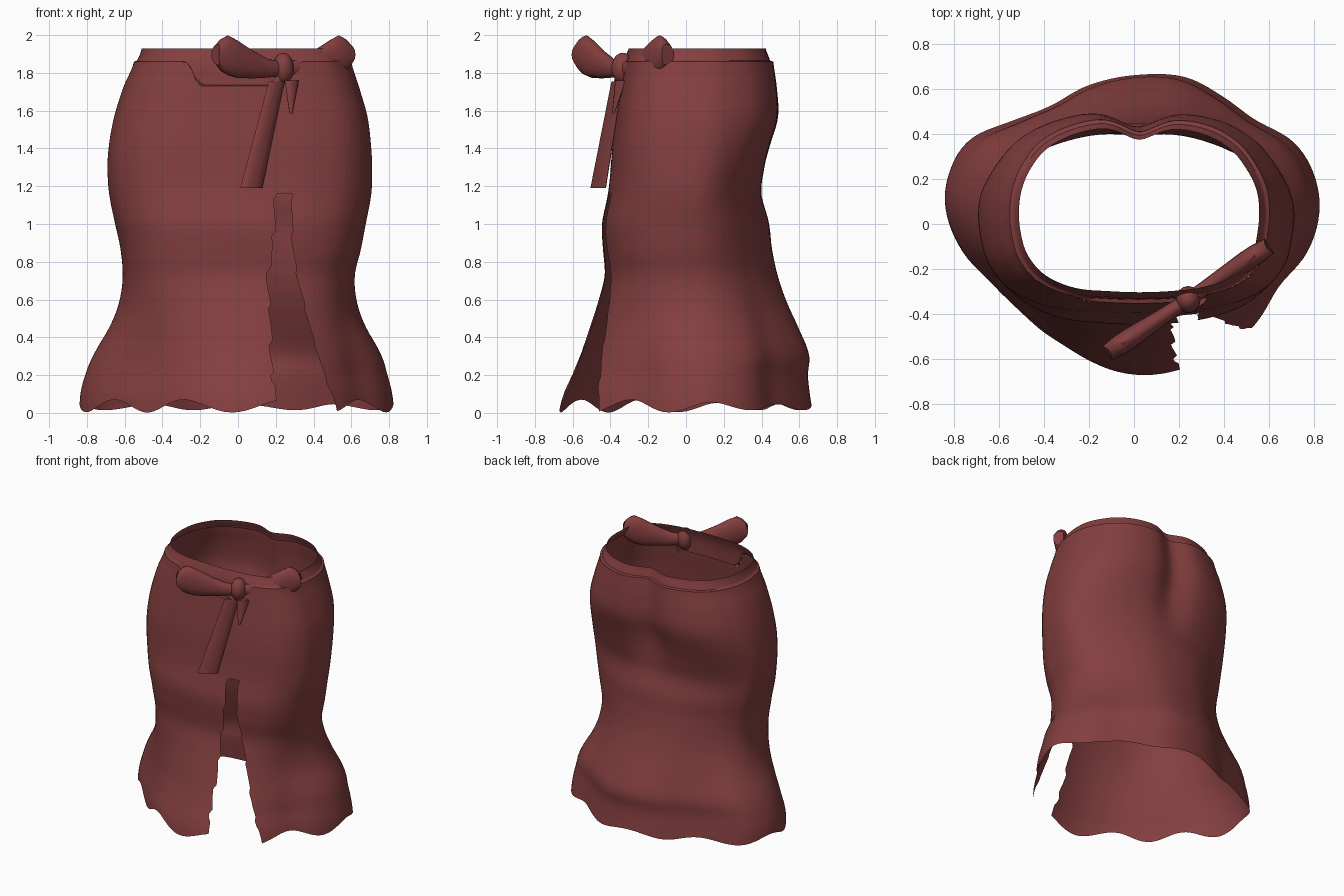
import bpy, bmesh, math
from mathutils import Vector

if "Cube" in bpy.data.objects:
    bpy.data.objects.remove(bpy.data.objects["Cube"])

cloth = bpy.data.materials.new("dark red cloth")
cloth.diffuse_color = (0.23, 0.049, 0.049, 1)
cloth.use_nodes = True
cloth.node_tree.nodes["Principled BSDF"].inputs["Base Color"].default_value = cloth.diffuse_color

# Height, left x, right x, front y, back y of the skirt, hem to waist
LEVELS = [
    (0.00, -0.830, 0.825, -0.675, 0.675), (0.10, -0.825, 0.815, -0.650, 0.660),
    (0.20, -0.800, 0.790, -0.605, 0.650), (0.31, -0.755, 0.755, -0.560, 0.655),
    (0.47, -0.670, 0.670, -0.510, 0.590), (0.60, -0.625, 0.627, -0.470, 0.530),
    (0.73, -0.610, 0.618, -0.440, 0.485), (0.87, -0.622, 0.650, -0.450, 0.455),
    (1.00, -0.650, 0.675, -0.455, 0.440), (1.15, -0.680, 0.703, -0.425, 0.405),
    (1.27, -0.690, 0.710, -0.410, 0.415), (1.40, -0.685, 0.705, -0.400, 0.440),
    (1.57, -0.655, 0.685, -0.380, 0.485), (1.73, -0.605, 0.640, -0.360, 0.478),
    (1.86, -0.550, 0.600, -0.345, 0.460)]
BAND = [(1.70, -0.590, 0.628, -0.345, 0.460), (1.87, -0.533, 0.583, -0.335, 0.442),
        (1.93, -0.510, 0.555, -0.310, 0.420)]
# Relative radius every 15 degrees, counter-clockwise from +x
HIP = [1, 1.01, 1.03, 1.07, 1.08, 1.03, 0.87, 1.04, 1.08, 1.08, 1.04, 1.01,
       1, 1.02, 1.07, 1.10, 1.07, 1.0, 0.98, 1.0, 1.06, 1.11, 1.08, 1.02]
MID = [1, 0.98, 0.96, 0.95, 0.97, 1, 1, 1, 0.98, 0.97, 0.98, 1,
       1, 1.02, 1.065, 1.09, 1.06, 1.0, 0.98, 1, 1.05, 1.09, 1.07, 1.02]
HEM = [1, 1.005, 0.99, 0.93, 0.955, 1.005, 0.984, 0.935, 0.88, 0.92, 1.015, 1.025,
       1.005, 0.95, 0.885, 0.86, 0.89, 0.945, 0.99, 1.01, 0.985, 0.945, 0.915, 0.965]
# Height, left and right x of the front slit
SLIT = [(0.0, 0.20, 0.54), (0.3, 0.18, 0.43), (0.5, 0.18, 0.36), (0.7, 0.165, 0.305),
        (0.9, 0.195, 0.28), (1.16, 0.205, 0.28)]
CY = 0.06
SLIT_TOP = 1.16


def smooth(a, b, x):
    t = min(1, max(0, (x - a) / (b - a)))
    return t * t * (3 - 2 * t)


def cubic(p0, p1, p2, p3, t):
    return p1 + 0.5 * t * (p2 - p0 + t * (2 * p0 - 5 * p1 + 4 * p2 - p3
                                          + t * (3 * (p1 - p2) + p3 - p0)))


def sample(table, z):
    """Smoothly interpolate the table columns at height z."""
    n = len(table)
    i = max(0, min(n - 2, sum(row[0] <= z for row in table) - 1))
    t = min(1, max(0, (z - table[i][0]) / (table[i + 1][0] - table[i][0])))
    rows = [table[max(0, min(n - 1, i + k))] for k in (-1, 0, 1, 2)]
    return [cubic(*(r[c] for r in rows), t) for c in range(1, len(table[0]))]


def radius(shape, a):
    s = (a / math.radians(15)) % 24
    i = int(s)
    return cubic(*(shape[(i + k) % 24] for k in (-1, 0, 1, 2)), s - i)


def body_point(table, a, z):
    l, r, f, b = sample(table, z)
    low, high = smooth(0.15, 0.85, z), smooth(1.05, 1.5, z)
    rad = radius(HEM, a) * (1 - low) + low * (
        radius(MID, a) * (1 - high) + radius(HIP, a) * high)
    v = math.sin(a) * rad
    return Vector(((l + r) / 2 + (r - l) / 2 * math.cos(a) * rad,
                   CY + v * ((b - CY) if v > 0 else (CY - f)), z))


def dip(a):
    """1 at the front centre, fading to 0 at the sides."""
    gap = abs((math.degrees(a) - 270 + 180) % 360 - 180)
    return 1 - smooth(19, 30, gap)


def make(name, rows, closed=False, caps=False, angle=50):
    """Skin a grid of points into a smooth object."""
    bm = bmesh.new()
    grid = [[bm.verts.new(p) for p in row] for row in rows]
    n = len(grid[0])
    for lo, hi in zip(grid, grid[1:]):
        for j in range(n if closed else n - 1):
            k = (j + 1) % n
            bm.faces.new((lo[j], lo[k], hi[k], hi[j]))
    if caps:
        bm.faces.new(grid[0][::-1])
        bm.faces.new(grid[-1])
    bmesh.ops.remove_doubles(bm, verts=bm.verts, dist=0.0004)
    if caps:
        bmesh.ops.recalc_face_normals(bm, faces=bm.faces)
    return finish(name, bm, angle)


def finish(name, bm, angle=50):
    me = bpy.data.meshes.new(name)
    bm.to_mesh(me)
    bm.free()
    ob = bpy.data.objects.new(name, me)
    bpy.context.collection.objects.link(ob)
    me.materials.append(cloth)
    bpy.ops.object.select_all(action='DESELECT')
    ob.select_set(True)
    bpy.context.view_layer.objects.active = ob
    bpy.ops.object.shade_smooth_by_angle(angle=math.radians(angle))
    return ob


# Skirt: one sheet wrapped from the right slit edge round to the left one
def slit_angles(z):
    l, r, _, _ = sample(LEVELS, z)
    ang = lambda x: -math.acos((x - (l + r) / 2) / ((r - l) / 2) / 0.98)
    if z > SLIT_TOP:
        return ang(0.24), 2 * math.pi + ang(0.24)
    xl, xr = sample(SLIT, z)
    jag = 0.022 * ((z / 0.19) % 1) if z > 0.1 else 0     # ragged slit edges
    return ang(xr - jag * 0.5), 2 * math.pi + ang(xl - jag)


COLS = 120
heights = [SLIT_TOP * i / 36 for i in range(37)]
heights += [SLIT_TOP + 0.003 + (1.86 - SLIT_TOP - 0.003) * i / 20 for i in range(21)]
skirt_rows = []
for z in heights:
    a0, a1 = slit_angles(z)
    row = []
    for j in range(COLS + 1):
        a = a0 + (a1 - a0) * j / COLS
        back = smooth(-0.3, 0.5, math.sin(a))
        wave = 0.036 - 0.006 * back + (0.034 - 0.018 * back) * math.cos(9 * (a - math.radians(248)))
        zz = z + wave * max(0, 1 - z / 0.35)              # scalloped hem
        if z > 1.6:                                       # dipped front edge
            zz = 1.6 + (z - 1.6) * (1 - 0.5 * dip(a))
        row.append(body_point(LEVELS, a, zz))
    skirt_rows.append(row)
make("skirt", skirt_rows)

# Waistband: collar with a narrow ledge, rising out of the skirt edge
ring = [2 * math.pi * j / COLS for j in range(COLS)]
band_rows = [[body_point(LEVELS, a, 1.86 - 0.13 * dip(a)) for a in ring]]
for i in range(6):
    row = []
    for a in ring:
        bottom = 1.865 - 0.13 * dip(a)
        row.append(body_point(BAND, a, bottom + (1.93 - bottom) * i / 5))
    band_rows.append(row)
make("waistband", band_rows, closed=True)

# Bow loops: flattened tubes that flare out and pinch at the end
KNOT = Vector((0.24, -0.335, 1.825))
AXIS = Vector((0.83, 0.55, 0)).normalized()
SIDE = Vector((AXIS.y, -AXIS.x, 0))
# distance, centre height, half height, half thickness
LOOP = [(0.00, -0.005, 0.035, 0.03), (0.10, 0.0, 0.05, 0.035), (0.20, 0.02, 0.074, 0.042),
        (0.30, 0.048, 0.1, 0.05), (0.36, 0.068, 0.106, 0.05), (0.395, 0.07, 0.088, 0.046),
        (0.425, 0.072, 0.055, 0.042)]
for name, sgn in (("bow_loop_left", -1), ("bow_loop_right", 1)):
    rows = []
    for d, zc, hh, ht in LOOP:
        row = []
        for k in range(16):
            a = 2 * math.pi * k / 16
            fold = 1 - 0.25 * math.cos(2 * a) * d        # soft crease
            row.append(KNOT + AXIS * (sgn * (d + 0.02 * math.cos(2 * a) * d))
                       + SIDE * (ht * fold * math.cos(a))
                       + Vector((0, 0, zc + hh * math.sin(a))))
        rows.append(row)
    make(name, rows, closed=True, caps=True, angle=40)

# Bow knot
bm = bmesh.new()
bmesh.ops.create_uvsphere(bm, u_segments=16, v_segments=10, radius=1)
for v in bm.verts:
    v.co = KNOT + Vector((v.co.x * 0.055, v.co.y * 0.06, v.co.z * 0.082))
finish("bow_knot", bm)


# Ribbon tails: shallow curved bars hanging from the knot
def tail(name, top, bottom, w0, w1, t0, t1):
    rows = []
    for p, w, t in ((top, w0, t0), (bottom, w1, t1)):
        rows.append([Vector(p) + AXIS * (w * math.cos(a)) + SIDE * (t * math.sin(a))
                     for a in (2 * math.pi * k / 10 for k in range(10))])
    make(name, rows, closed=True, caps=True)


tail("long_tail", (0.205, -0.365, 1.755), (0.07, -0.465, 1.19), 0.05, 0.07, 0.015, 0.02)
tail("short_tail", (0.285, -0.345, 1.76), (0.28, -0.385, 1.585), 0.045, 0.008, 0.02, 0.006)
tail("tail_joint", (0.24, -0.345, 1.80), (0.21, -0.36, 1.74), 0.03, 0.045, 0.015, 0.015)
